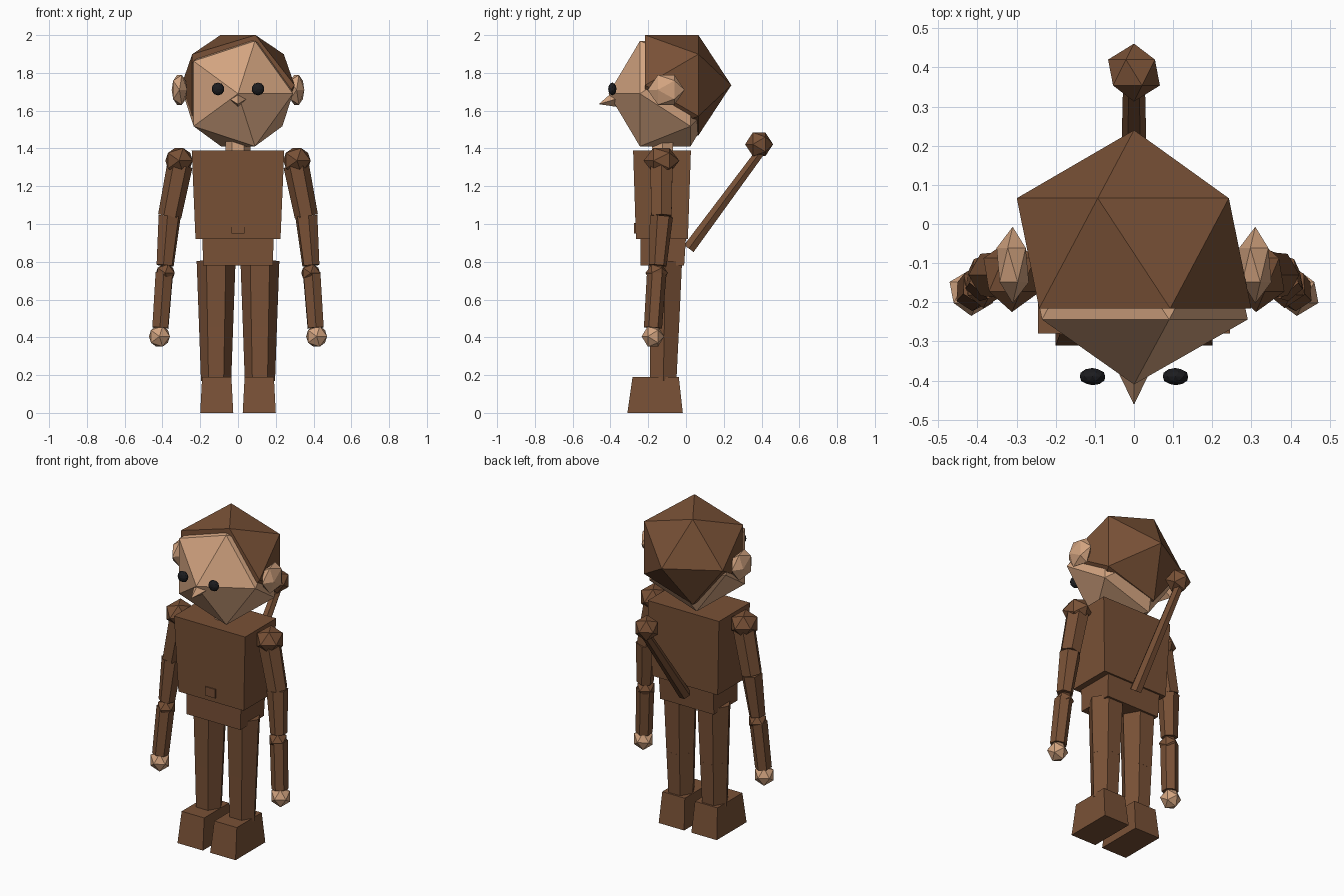
import bpy, bmesh, math
from mathutils import Vector, Matrix

if "Cube" in bpy.data.objects:
    bpy.data.objects.remove(bpy.data.objects["Cube"])


def material(name, rgb):
    m = bpy.data.materials.new(name)
    m.diffuse_color = (*rgb, 1)
    m.use_nodes = True
    m.node_tree.nodes["Principled BSDF"].inputs["Base Color"].default_value = m.diffuse_color
    return m


BROWN = material("brown_fur", (0.19, 0.082, 0.037))
SKIN = material("tan_skin", (0.65, 0.37, 0.215))
BLACK = material("black_eye", (0.012, 0.012, 0.014))


def finish(bm, name, mat):
    bmesh.ops.recalc_face_normals(bm, faces=bm.faces)
    me = bpy.data.meshes.new(name)
    bm.to_mesh(me)
    bm.free()
    ob = bpy.data.objects.new(name, me)
    bpy.context.collection.objects.link(ob)
    me.materials.append(mat)
    return ob


def ball(name, centre, size, mat, detail=1, front_limit=None):
    """Faceted ball with its pole facing the front."""
    bm = bmesh.new()
    bmesh.ops.create_icosphere(bm, subdivisions=detail, radius=1)
    bmesh.ops.rotate(bm, verts=bm.verts, matrix=Matrix.Rotation(math.pi / 2, 3, 'X'))
    bmesh.ops.scale(bm, verts=bm.verts, vec=size)
    bmesh.ops.translate(bm, verts=bm.verts, vec=centre)
    if front_limit is not None:
        for v in bm.verts:
            v.co.y = max(v.co.y, front_limit)
    return finish(bm, name, mat)


def limb(name, a, b, ra, rb, mat=BROWN, sides=6, turn=math.pi / 2):
    """Tapered prism from point a to point b."""
    a, b = Vector(a), Vector(b)
    bm = bmesh.new()
    bmesh.ops.create_cone(bm, cap_ends=True, segments=sides, radius1=ra, radius2=rb,
                          depth=(b - a).length)
    bmesh.ops.rotate(bm, verts=bm.verts, matrix=Matrix.Rotation(turn, 3, 'Z'))
    d = Vector((0, 0, 1)).rotation_difference((b - a).normalized())
    bmesh.ops.rotate(bm, verts=bm.verts, matrix=d.to_matrix())
    bmesh.ops.translate(bm, verts=bm.verts, vec=(a + b) / 2)
    return finish(bm, name, mat)


def block(name, z0, z1, low, high, mat=BROWN):
    """Tapered box; low and high are (x0, x1, y0, y1) at each end."""
    bm = bmesh.new()
    bmesh.ops.create_cube(bm, size=1)
    for v in bm.verts:
        x0, x1, y0, y1 = high if v.co.z > 0 else low
        v.co = (x1 if v.co.x > 0 else x0, y1 if v.co.y > 0 else y0, z1 if v.co.z > 0 else z0)
    return finish(bm, name, mat)


# Head
ball("hair", (0, -0.075, 1.735), (0.335, 0.315, 0.312), BROWN, front_limit=-0.22)
ball("face", (0, -0.11, 1.69), (0.325, 0.30, 0.328), SKIN)
limb("nose", (0, -0.375, 1.66), (0, -0.46, 1.635), 0.042, 0.001, SKIN, 4, 0)
limb("neck", (0, -0.125, 1.38), (0, -0.125, 1.46), 0.065, 0.065, SKIN)

# Body
block("torso", 0.92, 1.39, (-0.225, 0.225, -0.265, 0.01), (-0.245, 0.245, -0.28, 0.026))
block("pelvis", 0.78, 0.93, (-0.185, 0.185, -0.24, -0.01), (-0.188, 0.188, -0.24, 0.0))
block("belly_button", 0.95, 1.005, (-0.035, 0.035, -0.275, -0.25), (-0.035, 0.035, -0.275, -0.25))

# Tail
limb("tail", (0, 0.015, 0.87), (0, 0.40, 1.39), 0.036, 0.027)
ball("tail_tip", (0, 0.387, 1.422), (0.074, 0.074, 0.074), BROWN)

# Paired parts
for side, s in (("left", 1), ("right", -1)):
    ball(side + "_ear", (s * 0.31, -0.105, 1.71), (0.046, 0.098, 0.093), SKIN)
    ball(side + "_eye", (s * 0.106, -0.39, 1.715), (0.034, 0.022, 0.034), BLACK, 2)

    # Arm
    ball(side + "_shoulder", (s * 0.312, -0.13, 1.335), (0.081, 0.095, 0.079), BROWN)
    limb(side + "_upper_arm", (s * 0.308, -0.13, 1.31), (s * 0.362, -0.13, 1.04), 0.068, 0.062)
    limb(side + "_lower_upper_arm", (s * 0.362, -0.13, 1.04), (s * 0.386, -0.15, 0.78), 0.062, 0.048)
    ball(side + "_elbow", (s * 0.385, -0.155, 0.74), (0.056, 0.06, 0.054), BROWN)
    limb(side + "_forearm", (s * 0.39, -0.155, 0.74), (s * 0.411, -0.175, 0.45), 0.052, 0.048)
    ball(side + "_hand", (s * 0.416, -0.175, 0.405), (0.062, 0.06, 0.064), SKIN)

    # Leg
    limb(side + "_thigh", (s * 0.116, -0.11, 0.805), (s * 0.116, -0.115, 0.45), 0.103, 0.09)
    limb(side + "_shin", (s * 0.116, -0.115, 0.45), (s * 0.116, -0.12, 0.17), 0.09, 0.08)
    block(side + "_foot", 0, 0.19,
          (*sorted((s * 0.025, s * 0.2)), -0.31, -0.017),
          (*sorted((s * 0.035, s * 0.19)), -0.283, -0.038))
